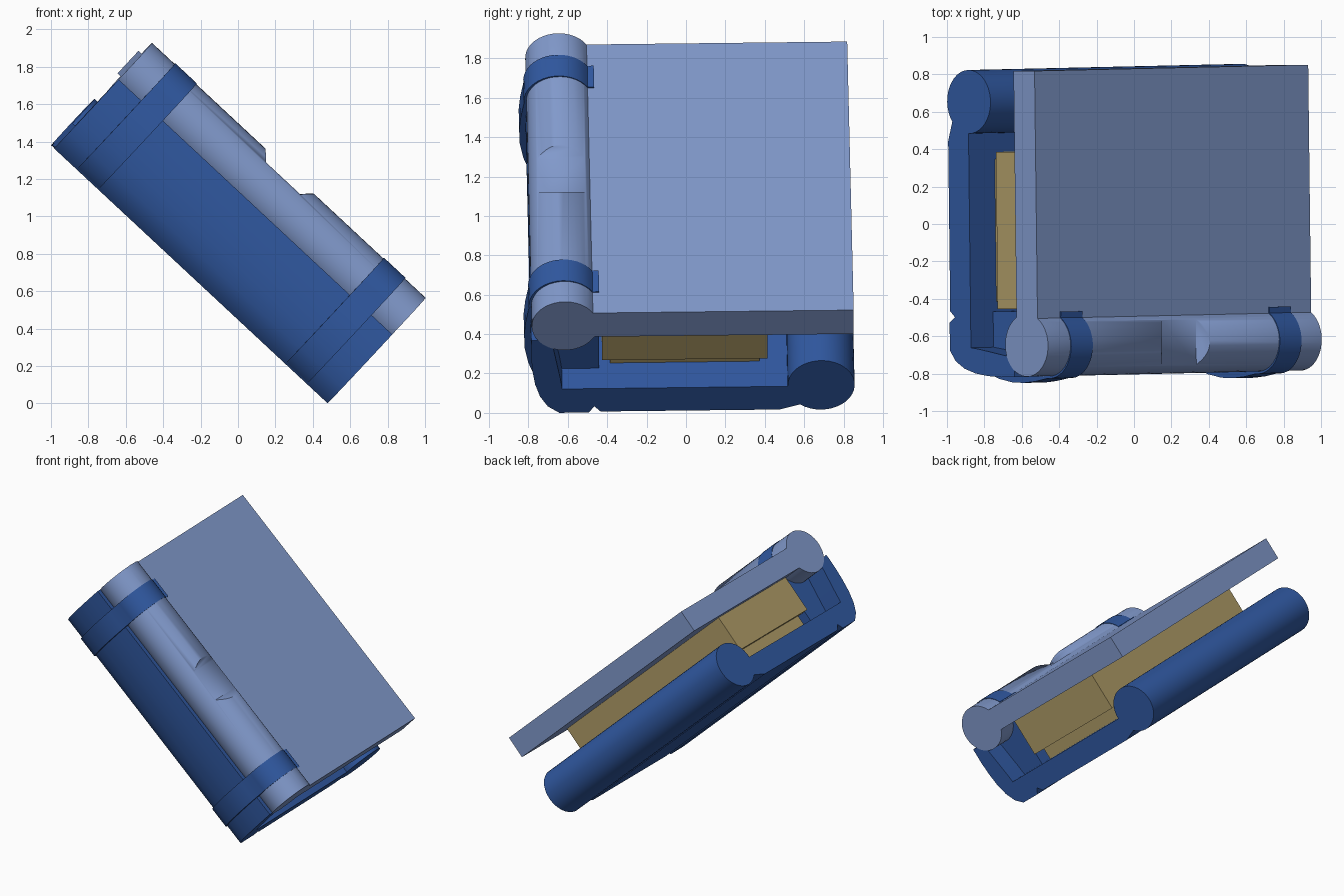
import bpy, bmesh
from math import sin, cos, radians, pi
from mathutils import Matrix, Vector

if "Cube" in bpy.data.objects:
    bpy.data.objects.remove(bpy.data.objects["Cube"])

# Tilted frame: U runs along the hinge, V across the box, N out of the lid
D = 0.0165
U = Vector((0.732, D, -0.682)).normalized()
V = Vector((-0.732 * D, 1, 0.682 * D)).normalized()
N = U.cross(V).normalized()
O = Vector((-0.992, -D, 1.371))
FRAME = Matrix(((U.x, V.x, N.x, O.x), (U.y, V.y, N.y, O.y),
                (U.z, V.z, N.z, O.z), (0, 0, 0, 1)))


def material(name, rgb):
    m = bpy.data.materials.new(name)
    m.diffuse_color = (*rgb, 1)
    m.use_nodes = True
    m.node_tree.nodes["Principled BSDF"].inputs["Base Color"].default_value = m.diffuse_color
    return m


BLUE = material("deep_blue", (0.03, 0.10, 0.36))
PALE = material("pale_blue", (0.22, 0.32, 0.60))
TAN = material("tan", (0.44, 0.34, 0.14))


def arc(cv, cn, r, a0, a1, steps=24):
    """Points on a circle, angles in degrees."""
    return [(cv + r * cos(radians(a0 + (a1 - a0) * i / steps)),
             cn + r * sin(radians(a0 + (a1 - a0) * i / steps))) for i in range(steps + 1)]


def prism(name, points, mat, place):
    """Closed outline swept between two end positions given by place(a, b, end)."""
    bm = bmesh.new()
    ends = [[bm.verts.new(place(a, b, e)) for a, b in points] for e in (0, 1)]
    n = len(points)
    for loop in ends:
        bm.faces.new(loop)
    for i in range(n):
        j = (i + 1) % n
        bm.faces.new((ends[0][i], ends[0][j], ends[1][j], ends[1][i]))
    bmesh.ops.recalc_face_normals(bm, faces=bm.faces)
    me = bpy.data.meshes.new(name)
    bm.to_mesh(me)
    bm.free()
    if mat:
        me.materials.append(mat)
    ob = bpy.data.objects.new(name, me)
    ob.matrix_world = FRAME
    bpy.context.collection.objects.link(ob)
    bpy.ops.object.select_all(action='DESELECT')
    ob.select_set(True)
    bpy.context.view_layer.objects.active = ob
    bpy.ops.object.shade_smooth_by_angle(angle=radians(32))
    return ob


def along(name, points, u0, u1, mat):
    """(v, n) outline extruded along the hinge."""
    return prism(name, points, mat, lambda v, n, e: ((u0, u1)[e], v, n))


def rect(v0, v1, n0, n1):
    return [(v0, n0), (v1, n0), (v1, n1), (v0, n1)]


HV, HN, HR = -0.632, 0.602, 0.168      # hinge barrel centre and radius
FLOOR, LENGTH = 0.165, 2.0

# Base tray: floor, rounded far edge, curved wall cradling the barrel
base = arc(0.67, 0.172, 0.17, 231, 542, 32)
base += [(-0.645, FLOOR), (-0.655, 0.24), (-0.672, 0.34)]
base += arc(HV, HN, HR, 250, 216, 5)
base += [(-0.802, 0.505), (-0.803, 0.40), (-0.797, 0.30), (-0.783, 0.20),
         (-0.758, 0.115), (-0.718, 0.045), (-0.66, 0.0), (-0.51, 0.0),
         (-0.482, 0.042), (-0.45, 0.006), (0.46, 0.006)]
along("base_tray", base, 0, LENGTH, BLUE)

# Two clip bands wrapping the barrel
band = [(-0.455, 0.1), (-0.65, 0.1), (-0.68, 0.01), (-0.735, 0.045), (-0.785, 0.12),
        (-0.815, 0.21), (-0.833, 0.31), (-0.836, 0.40), (-0.828, 0.49)]
band += arc(HV - 0.004, 0.598, 0.177, 185, 33, 18) + [(-0.455, 0.697)]
for i, u0 in enumerate((0.165, 1.69)):
    along(f"clip_band_{i + 1}", band, u0, u0 + 0.158, BLUE)

# Lid panel in one piece with the hinge barrel
lid = [(0.835, 0.525), (0.835, 0.69)] + arc(HV, HN, HR, 31.5, 333, 32)
lid[-1] = (lid[-1][0], 0.525)
lid_ob = along("lid_and_barrel", lid, 0, LENGTH, PALE)

# Thumb notch cut across the top of the barrel
cutter = prism("notch_cutter", [(0.78, 0.82), (0.88, 0.718), (1.13, 0.718), (1.235, 0.82)],
               None, lambda u, n, e: (u, (-0.9, -0.4)[e], n))
cutter.hide_render = True
cutter.hide_viewport = True
cut = lid_ob.modifiers.new("notch", 'BOOLEAN')
cut.operation, cut.object, cut.solver = 'DIFFERENCE', cutter, 'EXACT'
# cut before shading so the edges stay crisp
lid_ob.modifiers.move(len(lid_ob.modifiers) - 1, 0)

# Contents: block under the lid on a smaller plinth
along("inner_block", rect(-0.44, 0.40, 0.25, 0.53), 0.12, 1.88, TAN)
along("inner_plinth", rect(-0.40, 0.36, FLOOR - 0.01, 0.25), 0.19, 1.81, TAN)
